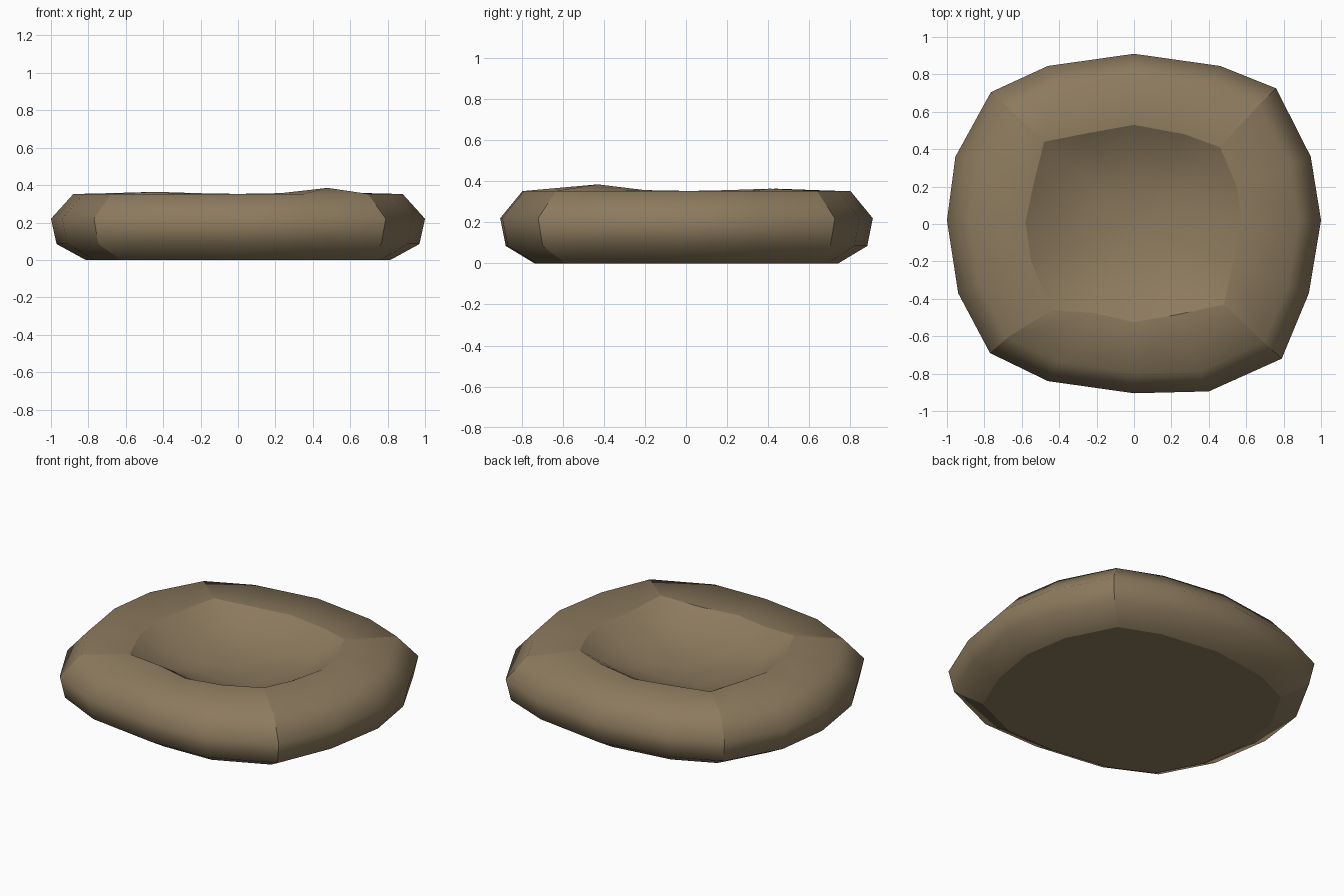
import bpy, bmesh

if "Cube" in bpy.data.objects:
    bpy.data.objects.remove(bpy.data.objects["Cube"])

# Outline of the bolster (widest line), clockwise from the back; every 4th from index 2 is a corner
outer = [(0, .91), (.46, .845), (.76, .725), (.945, .36), (1, .02), (.935, -.37), (.79, -.72), (.40, -.895),
         (0, -.905), (-.46, -.84), (-.77, -.69), (-.94, -.37), (-1, .02), (-.955, .36), (-.765, .705), (-.46, .845)]
# Inner lip of the bolster
lip = [(0, .53), (.27, .48), (.46, .41), (.55, .20), (.575, .02), (.53, -.20), (.48, -.43), (.23, -.485),
       (0, -.525), (-.22, -.475), (-.44, -.46), (-.55, -.20), (-.58, .01), (-.54, .20), (-.48, .44), (-.25, .485)]
N = len(outer)
CORNERS = (2, 6, 10, 14)


def lip_height(i):
    return .385 if i == 6 else (.352, .357, .364, .357)[i % 4]


def scaled(points, s, z):
    return [(x * s, y * s, z) for x, y in points]


fabric = bpy.data.materials.new("brown fabric")
fabric.diffuse_color = (.263, .195, .112, 1)
fabric.use_nodes = True
fabric.node_tree.nodes["Principled BSDF"].inputs["Base Color"].default_value = fabric.diffuse_color

# Rings from the base, over the bolster, down into the hollow
rings = [scaled(outer, s, z) for s, z in ((.815, 0), (.97, .085), (1, .22), (.88, .353))]
rings.append([(x, y, lip_height(i)) for i, (x, y) in enumerate(lip)])
LIP = len(rings) - 1
rings += [scaled(lip, s, z) for s, z in ((.75, .275), (.4, .225))]

bm = bmesh.new()
v = [[bm.verts.new(p) for p in r] for r in rings]
for k in range(len(v) - 1):
    for i in range(N):
        j = (i + 1) % N
        bm.faces.new((v[k][j], v[k][i], v[k + 1][i], v[k + 1][j]))
base = bm.faces.new(v[0])
centre = bm.verts.new((0, 0, .21))
for i in range(N):
    bm.faces.new((v[-1][(i + 1) % N], v[-1][i], centre))
bmesh.ops.recalc_face_normals(bm, faces=bm.faces)
for f in bm.faces:
    f.smooth = True
# Hard seams: base rim, inner lip and the four corners
for i in range(N):
    for k in (0, LIP):
        bm.edges.get((v[k][i], v[k][(i + 1) % N])).smooth = False
for i in CORNERS:
    for k in range(LIP):
        bm.edges.get((v[k][i], v[k + 1][i])).smooth = False

mesh = bpy.data.meshes.new("cushion_bed")
bm.to_mesh(mesh)
bm.free()
mesh.materials.append(fabric)
bed = bpy.data.objects.new("cushion_bed", mesh)
bpy.context.collection.objects.link(bed)
